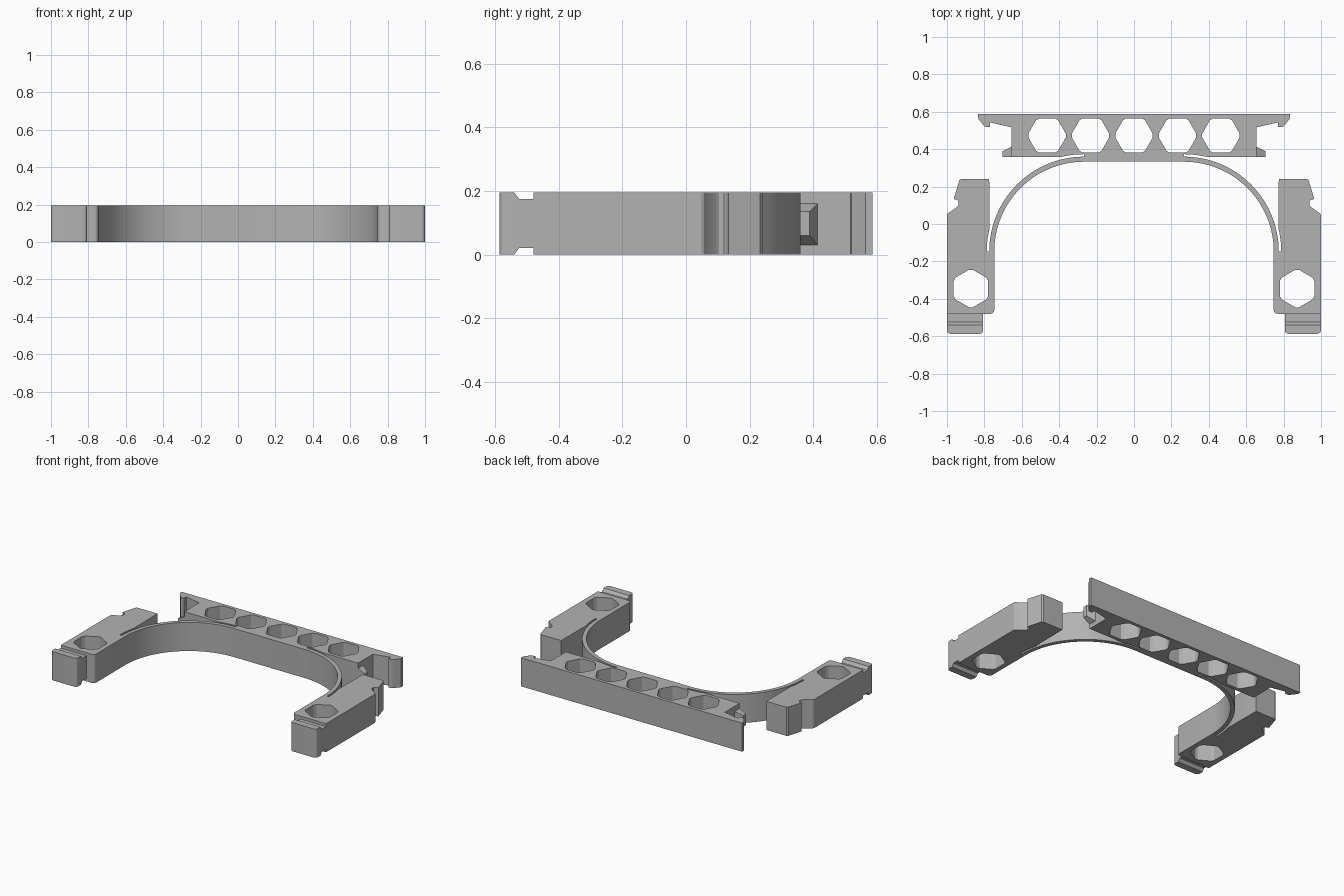
import bpy, bmesh, math

if "Cube" in bpy.data.objects:
    bpy.data.objects.remove(bpy.data.objects["Cube"])

H = 0.195                      # overall thickness
CX, CY = 0.267, -0.147         # centre of the right-hand corner arc
grey = bpy.data.materials.new("plain grey")
grey.diffuse_color = (0.45, 0.45, 0.45, 1)
grey.use_nodes = True
grey.node_tree.nodes["Principled BSDF"].inputs["Base Color"].default_value = grey.diffuse_color


def finish(name, bm):
    bmesh.ops.remove_doubles(bm, verts=bm.verts, dist=1e-5)
    bmesh.ops.recalc_face_normals(bm, faces=bm.faces)
    me = bpy.data.meshes.new(name)
    bm.to_mesh(me)
    bm.free()
    me.materials.append(grey)
    ob = bpy.data.objects.new(name, me)
    bpy.context.collection.objects.link(ob)
    bpy.ops.object.select_all(action='DESELECT')
    ob.select_set(True)
    bpy.context.view_layer.objects.active = ob
    bpy.ops.object.shade_smooth_by_angle(angle=math.radians(25))
    return ob


def arc(r, a0, a1, n=32, cx=CX, cy=CY):
    return [(cx + r * math.cos(math.radians(a0 + (a1 - a0) * i / n)),
             cy + r * math.sin(math.radians(a0 + (a1 - a0) * i / n))) for i in range(n + 1)]


def hexagon(cx, cy, turn, r=0.106, cut=0.11):
    # hexagon with slightly blunted corners
    c = [(cx + r * math.cos(math.radians(turn + 60 * i)),
          cy + r * math.sin(math.radians(turn + 60 * i))) for i in range(6)]
    pts = []
    for i in range(6):
        for o in (c[i - 1], c[(i + 1) % 6]):
            pts.append((c[i][0] + (o[0] - c[i][0]) * cut, c[i][1] + (o[1] - c[i][1]) * cut))
    return pts


def plate(name, loops):
    # extruded flat outline with holes
    cu = bpy.data.curves.new(name + "_curve", 'CURVE')
    cu.dimensions, cu.fill_mode, cu.extrude = '2D', 'BOTH', H / 2
    for loop in loops:
        sp = cu.splines.new('POLY')
        sp.points.add(len(loop) - 1)
        for p, (x, y) in zip(sp.points, loop):
            p.co = (x, y, 0, 1)
        sp.use_cyclic_u = True
    tmp = bpy.data.objects.new(name + "_tmp", cu)
    bpy.context.collection.objects.link(tmp)
    bpy.context.view_layer.update()
    me = bpy.data.meshes.new_from_object(tmp.evaluated_get(bpy.context.evaluated_depsgraph_get()))
    bpy.data.objects.remove(tmp)
    bm = bmesh.new()
    bm.from_mesh(me)
    bpy.data.meshes.remove(me)
    bmesh.ops.translate(bm, verts=bm.verts, vec=(0, 0, H / 2))
    return finish(name, bm)


# Frame: rear bar with end hooks, springy band and side arms in one outline
slot = math.degrees(math.asin(0.505 / 0.52))
half = [(0.834, 0.587), (0.834, 0.565), (0.8, 0.522), (0.793, 0.519), (0.77, 0.519),
        (0.77, 0.543), (0.655, 0.517), (0.655, 0.358)]
half += arc(0.52, slot, 90, 8)                     # slot under the bar
half += arc(0.507, 90, 0)                          # outside of band
half += arc(0.52, 0, 90 - slot, 8)                 # slot beside the arm
half += [(0.774, 0.24), (0.925, 0.24), (0.934, 0.233), (0.964, 0.134), (0.945, 0.128),
         (0.937, 0.119), (0.937, 0.103), (0.946, 0.09), (0.995, 0.057), (1.0, 0.048),
         (1.0, -0.48)]
half += arc(0.02, 270, 180, 5, 0.767, -0.46)       # rounded inner front corner
half += arc(0.48, 0, 90)                           # inside of band
outline = half + [(-x, y) for x, y in reversed(half)]
holes = [hexagon(0.2325 * i, 0.473, 0) for i in range(-2, 3)]
holes += [hexagon(s * 0.872, -0.345, 30) for s in (-1, 1)]
plate("frame", [outline] + holes)

for s, side in ((-1, "left"), (1, "right")):
    # Foot: grooved block on the front of each arm
    prof = [(-0.48, 0.02), (-0.525, 0.02), (-0.54, 0), (-0.587, 0),
            (-0.587, H), (-0.54, H), (-0.525, H - 0.02), (-0.48, H - 0.02)]
    bm = bmesh.new()
    f = bm.faces.new([bm.verts.new((s * 0.806, y, z)) for y, z in prof])
    ext = bmesh.ops.extrude_face_region(bm, geom=[f])
    bmesh.ops.translate(bm, verts=[v for v in ext['geom'] if isinstance(v, bmesh.types.BMVert)],
                        vec=(s * 0.194, 0, 0))
    ends = [e for e in bm.edges if all(v.co.y < -0.58 for v in e.verts)
            and abs(e.verts[0].co.z - e.verts[1].co.z) > 0.1]
    bmesh.ops.bevel(bm, geom=ends, offset=0.02, segments=5, profile=0.5, affect='EDGES')
    finish(side + "_foot", bm)

    # Catch: tapered wedge on each end of the rear bar
    bm = bmesh.new()
    a = [bm.verts.new((s * 0.655, y, z)) for y, z in
         ((0.358, 0.03), (0.413, 0.03), (0.413, 0.16), (0.358, 0.16))]
    b = [bm.verts.new((s * 0.704, y, z)) for y, z in
         ((0.358, 0.06), (0.388, 0.06), (0.388, 0.135), (0.358, 0.135))]
    bm.faces.new(a)
    bm.faces.new(b)
    for i in range(4):
        j = (i + 1) % 4
        bm.faces.new((a[i], a[j], b[j], b[i]))
    finish(side + "_catch", bm)
